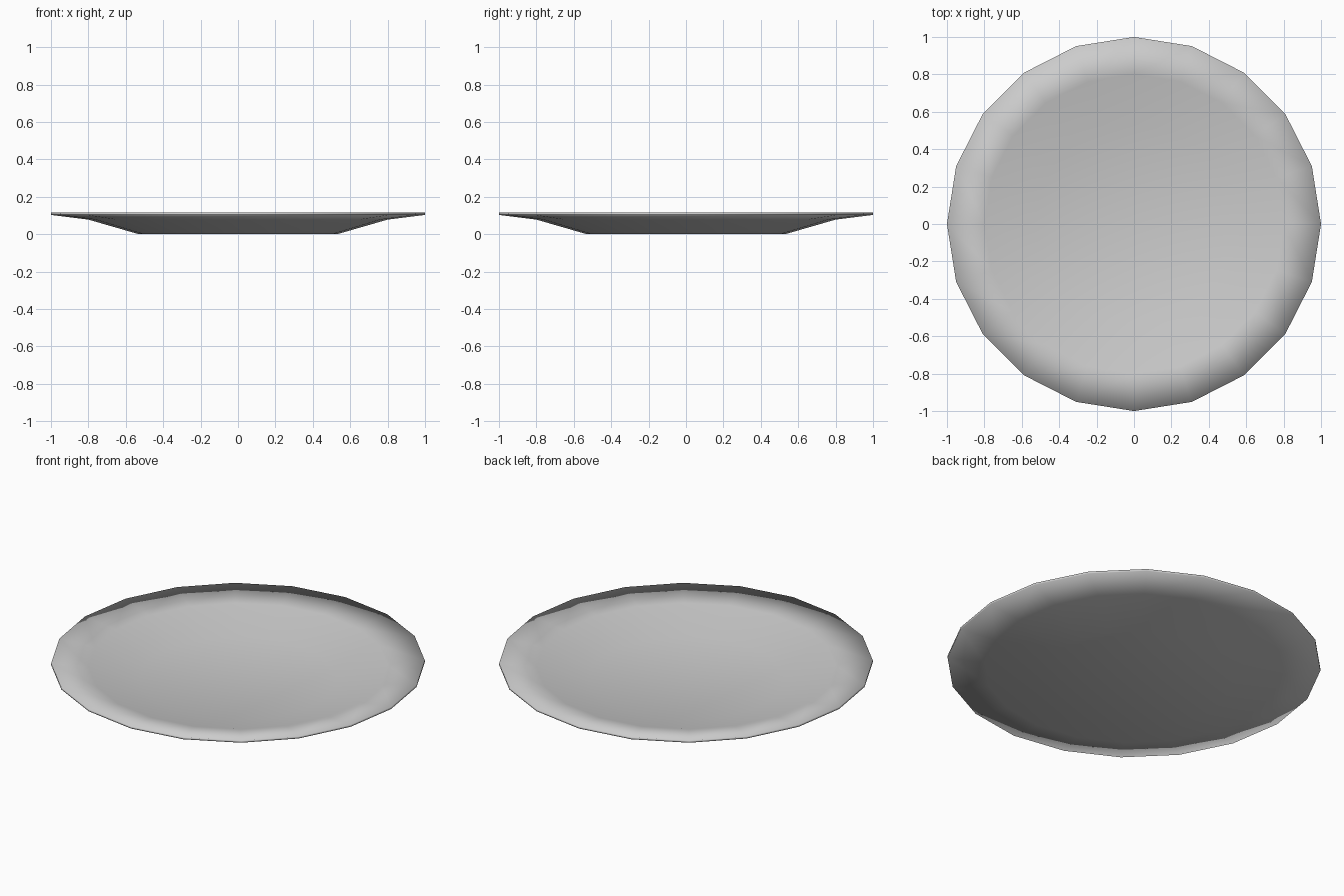
import bpy, bmesh, math

if "Cube" in bpy.data.objects:
    bpy.data.objects.remove(bpy.data.objects["Cube"])

SIDES = 20
# Radius and height, from the underside outwards and back over the top
PROFILE = [(0.53, 0.0), (0.80, 0.078), (1.0, 0.103),
           (1.0, 0.115), (0.80, 0.090), (0.53, 0.014)]

bm = bmesh.new()
rings = []
for r, z in PROFILE:
    rings.append([bm.verts.new((r * math.cos(2 * math.pi * i / SIDES),
                                r * math.sin(2 * math.pi * i / SIDES), z))
                  for i in range(SIDES)])

# Sloping sides and rim
for a, b in zip(rings, rings[1:]):
    for i in range(SIDES):
        j = (i + 1) % SIDES
        bm.faces.new((a[i], a[j], b[j], b[i]))

# Flat underside and flat inner base
bm.faces.new(rings[0][::-1])
bm.faces.new(rings[-1])
bmesh.ops.recalc_face_normals(bm, faces=bm.faces[:])
for f in bm.faces:
    f.smooth = True

mesh = bpy.data.meshes.new("plate")
bm.to_mesh(mesh)
bm.free()
plate = bpy.data.objects.new("plate", mesh)
bpy.context.collection.objects.link(plate)
